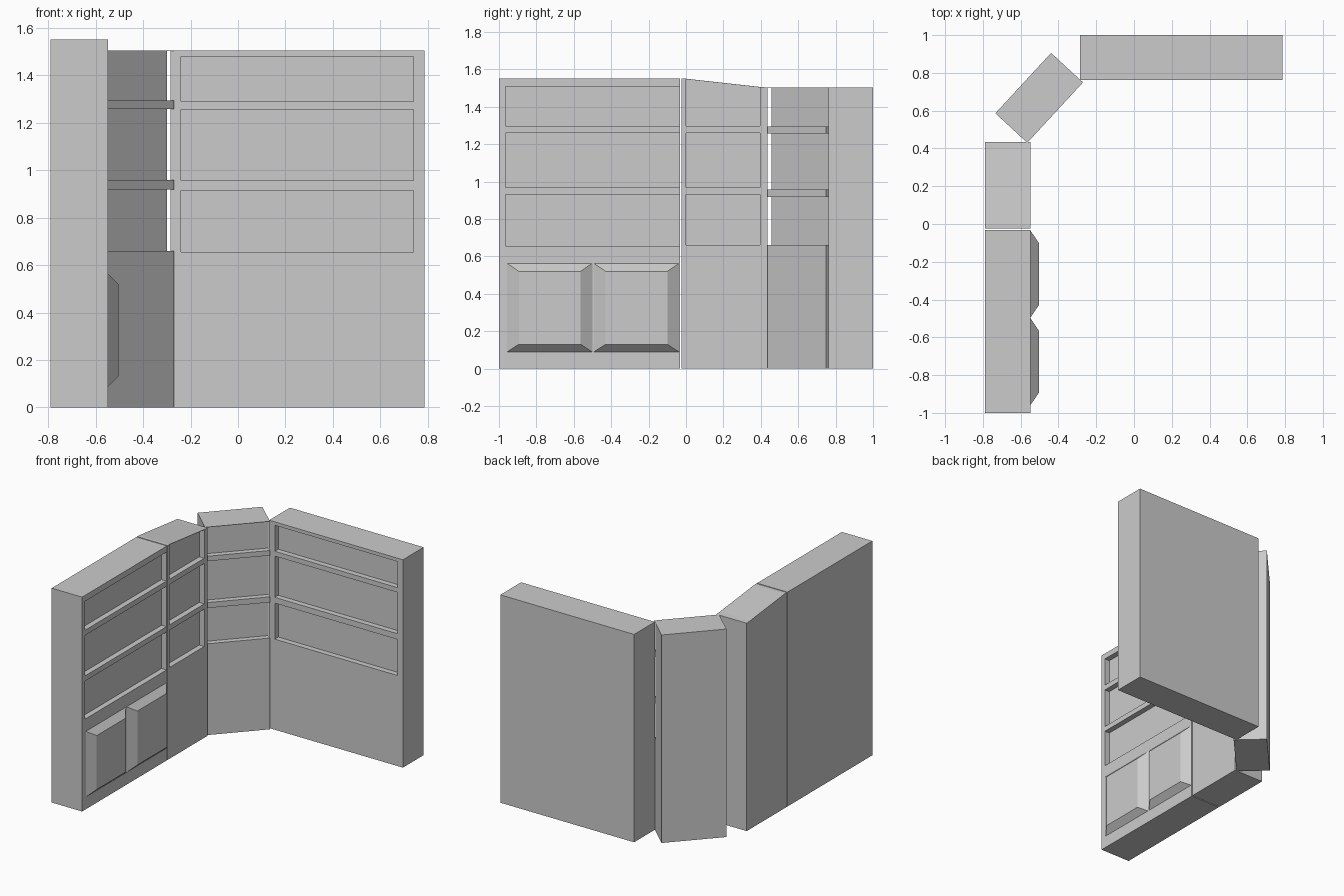
import bpy, bmesh, math
from mathutils import Matrix

if "Cube" in bpy.data.objects:
    bpy.data.objects.remove(bpy.data.objects["Cube"])


def prism(name, profile, y0, y1, frame, front=None):
    """Extrude an (x, z) profile from y0 (front) to y1; front may be a second profile."""
    bm = bmesh.new()
    a = [bm.verts.new((x, y0, z)) for x, z in (front or profile)]
    b = [bm.verts.new((x, y1, z)) for x, z in profile]
    n = len(a)
    bm.faces.new(a)
    bm.faces.new(b[::-1])
    for i in range(n):
        j = (i + 1) % n
        bm.faces.new((a[i], b[i], b[j], a[j]))
    bmesh.ops.recalc_face_normals(bm, faces=bm.faces)
    bm.transform(frame)
    me = bpy.data.meshes.new(name)
    bm.to_mesh(me)
    bm.free()
    ob = bpy.data.objects.new(name, me)
    bpy.context.collection.objects.link(ob)
    return ob


def rect(x0, x1, z0, z1):
    return [(x0, z0), (x1, z0), (x1, z1), (x0, z1)]


def cabinet(name, profile, depth, frame, niches, recess=0.04):
    """Solid cabinet with shallow shelf niches cut into its front."""
    body = prism(name, profile, 0, depth, frame)
    for shape in niches:
        cut = prism("niche_cutter", shape, -0.1, recess, frame)
        cut.hide_render = True
        mod = body.modifiers.new("niche", 'BOOLEAN')
        mod.operation = 'DIFFERENCE'
        mod.solver = 'EXACT'
        mod.object = cut
        bpy.context.view_layer.objects.active = body
        bpy.ops.object.modifier_apply(modifier=mod.name)
        bpy.data.objects.remove(cut)
    return body


def place(x, y, degrees):
    return Matrix.Translation((x, y, 0)) @ Matrix.Rotation(math.radians(degrees), 4, 'Z')


# Back wall cabinet, facing forward
cabinet("back_cabinet", rect(-0.285, 0.785, 0, 1.503), 0.237, place(0, 0.763, 0),
        [rect(-0.24, 0.74, a, b) for a, b in ((0.655, 0.915), (0.957, 1.255), (1.29, 1.478))])

# Long side cabinet, facing right
side = place(-0.547, 0, 90)
cabinet("side_cabinet", rect(-1.0, -0.031, 0, 1.55), 0.243, side,
        [rect(-0.965, -0.036, a, b) for a, b in ((0.655, 0.93), (0.968, 1.26), (1.298, 1.507))])

# Bevelled lower doors
for i, (a, b) in enumerate(((-0.96, -0.498), (-0.496, -0.034))):
    prism(f"door_{i + 1}", rect(a, b, 0.087, 0.565), -0.043, 0.002, side,
          front=rect(a + 0.066, b - 0.066, 0.13, 0.52))

# Short side cabinet with a sloping top
outline = [(-0.024, 0), (0.435, 0), (0.435, 1.503), (0.396, 1.506), (0, 1.55), (-0.024, 1.55)]
cabinet("short_cabinet", outline, 0.243, side,
        [rect(0, 0.396, 0.66, 0.93), rect(0, 0.396, 0.968, 1.26),
         [(0, 1.298), (0.396, 1.298), (0.396, 1.503), (0, 1.547)]])

# Angled corner cabinet, niches open at both ends
cabinet("corner_cabinet", rect(0, 0.435, 0, 1.504), 0.23, place(-0.565, 0.43, 47.3),
        [rect(-0.1, 0.535, a, b) for a, b in ((0.66, 0.918), (0.958, 1.257), (1.293, 1.501))])
